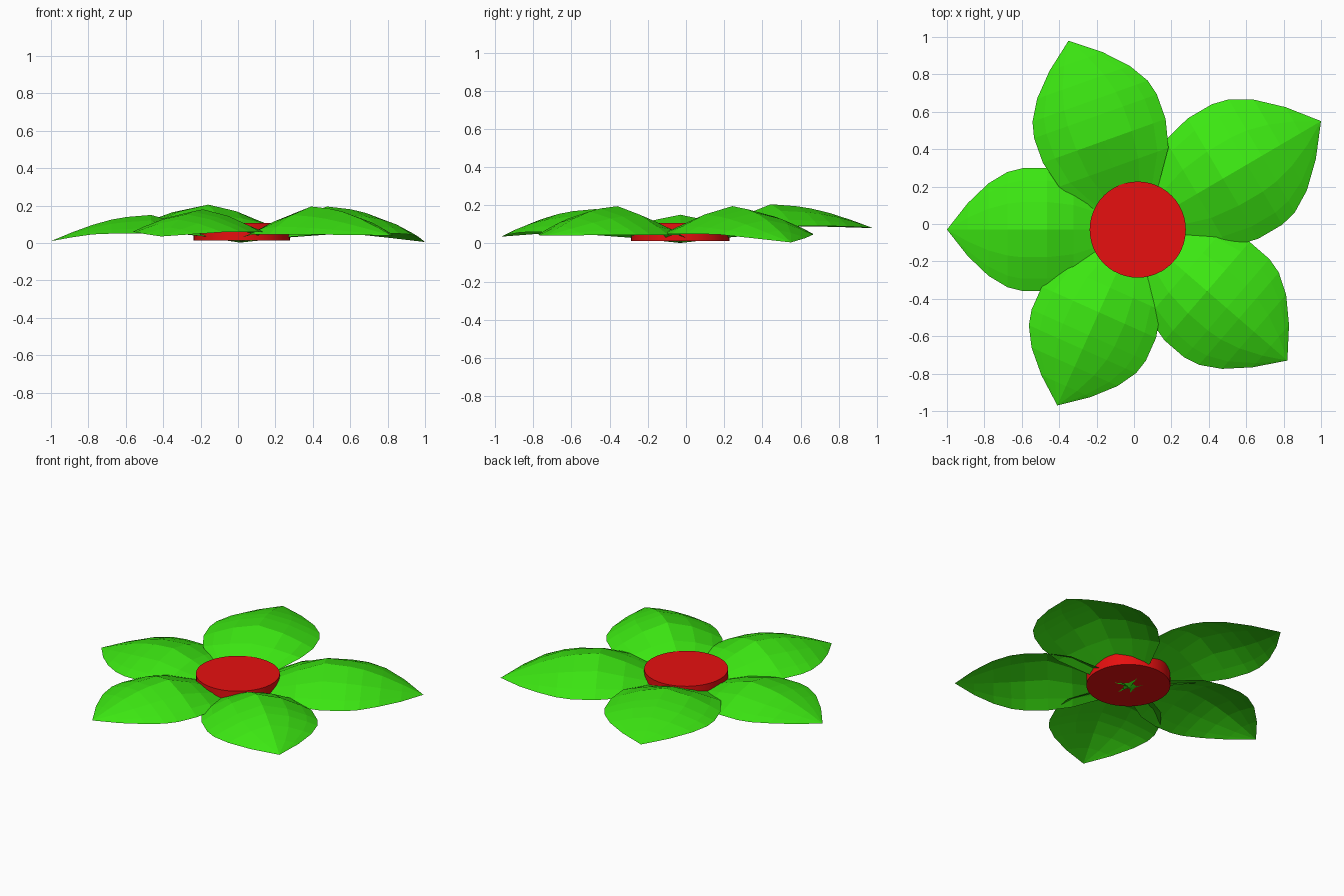
import bpy
import bmesh
from mathutils import Vector

cube = bpy.data.objects.get("Cube")
if cube:
    bpy.data.objects.remove(cube, do_unlink=True)


def material(name, colour):
    mat = bpy.data.materials.new(name)
    mat.use_nodes = True
    mat.diffuse_color = colour
    mat.node_tree.nodes["Principled BSDF"].inputs["Base Color"].default_value = colour
    return mat


green = material("leaf green", (0.045, 0.8, 0.006, 1))
red = material("bright red", (0.8, 0.005, 0.005, 1))

CENTRE = Vector((0.01, -0.03, 0))
ACROSS = (-1, -0.8, -0.45, 0, 0.45, 0.8, 1)

# Petal stations: distance along, half width, ridge height, rim height (last two are fractions)
STATIONS = [(0.17, 0.18, 0.32, 0.65), (0.33, 0.29, 0.72, 1), (0.47, 0.325, 1, 1),
            (0.6, 0.325, 0.92, 1), (0.68, 0.305, 0.82, 1), (0.78, 0.245, 0.62, 0.9),
            (0.89, 0.14, 0.33, 0.5)]


def petal(name, tip, apex, rim):
    """Arched open petal running from the flower centre to a pointed tip."""
    tip = Vector(tip)
    axis = Vector((tip.x, tip.y, 0)) - CENTRE
    side = Vector((-axis.y, axis.x, 0))
    bm = bmesh.new()
    root = bm.verts.new(CENTRE + Vector((0, 0, 0.002)))
    end = bm.verts.new(tip)
    rows = []
    for along, width, ridge, edge in STATIONS:
        # The far half settles towards the height of the tip
        low = tip.z if along > 0.47 else 0.002
        rim_z = low + (rim - low) * edge
        ridge_z = low + (apex - low) * ridge
        row = []
        for t in ACROSS:
            p = CENTRE + axis * along + side * (width * t)
            p.z = rim_z + (ridge_z - rim_z) * (1 - abs(t) ** 1.5)
            row.append(bm.verts.new(p))
        rows.append(row)
    for i in range(len(ACROSS) - 1):
        bm.faces.new((root, rows[0][i + 1], rows[0][i]))
        bm.faces.new((end, rows[-1][i], rows[-1][i + 1]))
        for a, b in zip(rows, rows[1:]):
            bm.faces.new((a[i], a[i + 1], b[i + 1], b[i]))
    bmesh.ops.recalc_face_normals(bm, faces=bm.faces)
    if sum(f.normal.z for f in bm.faces) < 0:
        bmesh.ops.reverse_faces(bm, faces=bm.faces)
    mesh = bpy.data.meshes.new(name)
    bm.to_mesh(mesh)
    bm.free()
    mesh.materials.append(green)
    bpy.context.collection.objects.link(bpy.data.objects.new(name, mesh))


# Five petals, each with its own tip, ridge height and rim height
petal("petal_back_left", (1.0, 0.55, 0.005), 0.195, 0.05)
petal("petal_back", (-0.35, 0.98, 0.08), 0.205, 0.09)
petal("petal_right", (-1.0, -0.03, 0.01), 0.15, 0.05)
petal("petal_front", (-0.41, -0.97, 0.035), 0.18, 0.06)
petal("petal_front_left", (0.82, -0.73, 0.04), 0.195, 0.045)

# Flower centre disc
bpy.ops.mesh.primitive_cylinder_add(vertices=48, radius=0.257, depth=0.095,
                                    location=(0.02, -0.03, 0.0605))
disc = bpy.context.object
disc.name = "flower_centre"
disc.data.materials.append(red)
bpy.ops.object.shade_smooth_by_angle()
